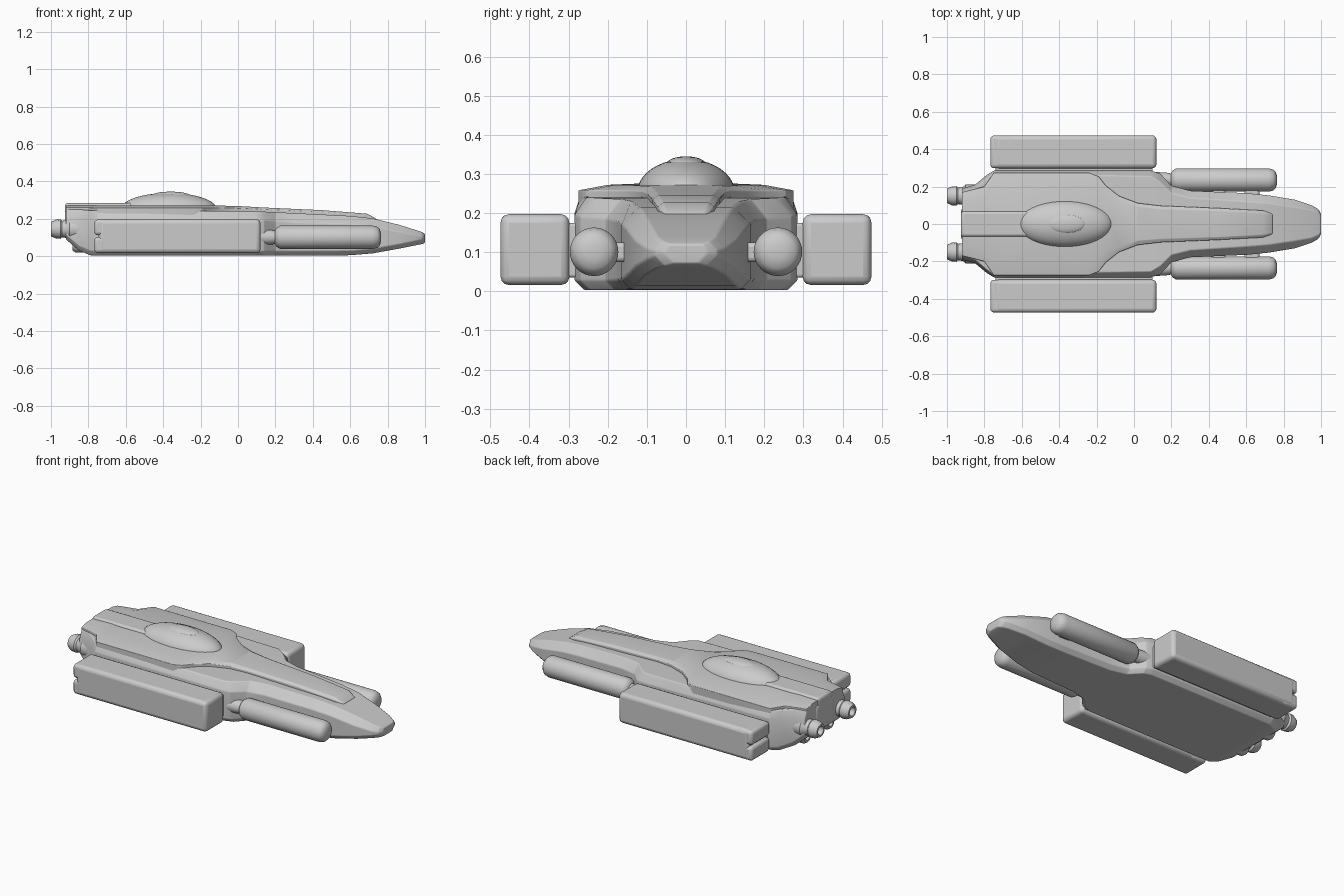
import bpy, bmesh, math

if "Cube" in bpy.data.objects:
    bpy.data.objects.remove(bpy.data.objects["Cube"])


def finish(bm, name, bevel=0.0, segs=3, angle=35):
    bmesh.ops.recalc_face_normals(bm, faces=bm.faces)
    me = bpy.data.meshes.new(name)
    bm.to_mesh(me)
    bm.free()
    ob = bpy.data.objects.new(name, me)
    bpy.context.collection.objects.link(ob)
    if bevel:
        m = ob.modifiers.new("round", 'BEVEL')
        m.width, m.segments = bevel, segs
        m.limit_method, m.angle_limit = 'ANGLE', math.radians(25)
    bpy.ops.object.select_all(action='DESELECT')
    ob.select_set(True)
    bpy.context.view_layer.objects.active = ob
    bpy.ops.object.shade_smooth_by_angle(angle=math.radians(angle))
    return ob


def bridge(bm, rings):
    for a, b in zip(rings, rings[1:]):
        n = len(a)
        for i in range(n):
            bm.faces.new((a[i], a[(i + 1) % n], b[(i + 1) % n], b[i]))
    bm.faces.new(rings[0])
    bm.faces.new(rings[-1])


def loft(name, stations, chamfer, bevel):
    """Stations: x, half width, bottom z, shoulder z, top half width, top z."""
    bm = bmesh.new()
    rings = []
    for x, w, zb, zs, wt, zt in stations:
        half = [(w - chamfer, zb), (w, zb + chamfer), (w, zs), (wt, zt)]
        pts = half + [(-y, z) for y, z in reversed(half)]
        rings.append([bm.verts.new((x, y, z)) for y, z in pts])
    bridge(bm, rings)
    return finish(bm, name, bevel)


def box(name, x0, x1, y0, y1, z0, z1, bevel):
    bm = bmesh.new()
    bmesh.ops.create_cube(bm, size=1)
    for v in bm.verts:
        v.co = ((x0 + x1) / 2 + v.co.x * (x1 - x0),
                (y0 + y1) / 2 + v.co.y * (y1 - y0),
                (z0 + z1) / 2 + v.co.z * (z1 - z0))
    return finish(bm, name, bevel)


def lathe(name, profile, y, z, n=32):
    """Profile of (x, radius) turned around an axis along x."""
    bm = bmesh.new()
    rings = [[bm.verts.new((x, y + r * math.cos(2 * math.pi * i / n),
                            z + r * math.sin(2 * math.pi * i / n)))
              for i in range(n)] for x, r in profile]
    bridge(bm, rings)
    return finish(bm, name)


# Main hull with flat belly and tapering nose
loft("hull", [
    (-0.92, .19, .09, .20, .17, .25), (-0.85, .21, .03, .20, .19, .25),
    (-0.79, .26, .005, .20, .24, .245), (-0.75, .285, .003, .20, .27, .245),
    (0.09, .285, .003, .195, .255, .24), (0.14, .27, .003, .19, .225, .238),
    (0.20, .205, .003, .185, .165, .235), (0.30, .178, .003, .18, .14, .23),
    (0.60, .165, .005, .172, .12, .215), (0.72, .153, .015, .16, .11, .202),
    (0.86, .13, .04, .13, .09, .168), (0.95, .10, .058, .11, .075, .14),
    (0.985, .08, .065, .105, .06, .128), (1.0, .055, .072, .10, .045, .12)],
    .025, .012)

# Raised upper deck narrowing into the forward spine
loft("upper_deck", [
    (-0.92, .17, .19, .26, .12, .272), (-0.80, .20, .19, .26, .13, .275),
    (-0.75, .275, .205, .258, .20, .272), (-0.24, .275, .205, .258, .20, .272),
    (-0.19, .255, .205, .258, .18, .272), (-0.15, .205, .205, .258, .15, .272),
    (-0.08, .15, .205, .258, .12, .270), (0.02, .112, .205, .256, .09, .267),
    (0.14, .098, .20, .25, .08, .260), (0.45, .085, .20, .236, .07, .246),
    (0.69, .072, .18, .216, .058, .227), (0.74, .055, .17, .195, .048, .20)],
    .005, .008)

# Rear dorsal block and canopy dome
box("dorsal_block", -.925, -.45, -.068, .068, .2, .284, .015)
bm = bmesh.new()
bmesh.ops.create_uvsphere(bm, u_segments=40, v_segments=20, radius=1)
for v in bm.verts:
    v.co = (-.37 + v.co.x * .255, v.co.y * .125, .252 + v.co.z * .086)
finish(bm, "canopy_dome")
bm = bmesh.new()
bmesh.ops.create_uvsphere(bm, u_segments=32, v_segments=16, radius=1)
for v in bm.verts:
    v.co = (-.36 + v.co.x * .1, v.co.y * .05, .325 + v.co.z * .02)
finish(bm, "canopy_cap")

# Rear centre plate between the engines
box("rear_plate", -.925, -.8, -.09, .09, .1, .25, .02)

for s, side in ((-1, "right"), (1, "left")):
    def sbox(name, x0, x1, y0, y1, z0, z1, bevel):
        lo, hi = sorted((s * y0, s * y1))
        return box(f"{name}_{side}", x0, x1, lo, hi, z0, z1, bevel)

    # Side cargo pod with a split rear end
    sbox("pod", -.745, .12, .298, .474, .016, .197, .022)
    sbox("pod_rear_upper", -.768, -.65, .299, .473, .112, .196, .018)
    sbox("pod_rear_lower", -.768, -.65, .299, .473, .017, .102, .018)
    sbox("pod_mount", -.74, .10, .26, .32, .035, .175, .008)

    # Forward tank, its neck and pylons
    lathe(f"tank_{side}", [(.195, .03), (.205, .05), (.225, .062), (.72, .062),
          (.745, .056), (.758, .043), (.765, .02)], s * .235, .101)
    lathe(f"tank_neck_{side}", [(.08, .045), (.17, .04), (.23, .03)],
          s * .235, .101)
    for x in (.27, .45, .63):
        sbox("tank_pylon", x - .04, x + .04, .13, .22, .075, .125, .012)

    # Main engine with hollow nozzle
    lathe(f"engine_{side}", [(-.80, .06), (-.90, .06), (-.915, .048),
          (-.94, .044), (-.95, .052), (-.975, .05), (-1.0, .038),
          (-1.0, .026), (-.96, .022)], s * .15, .145, 16)

    # Small lower thruster
    lathe(f"lower_thruster_{side}", [(-.75, .045), (-.87, .042), (-.885, .032),
          (-.885, .02), (-.86, .015)], s * .11, .062, 20)
